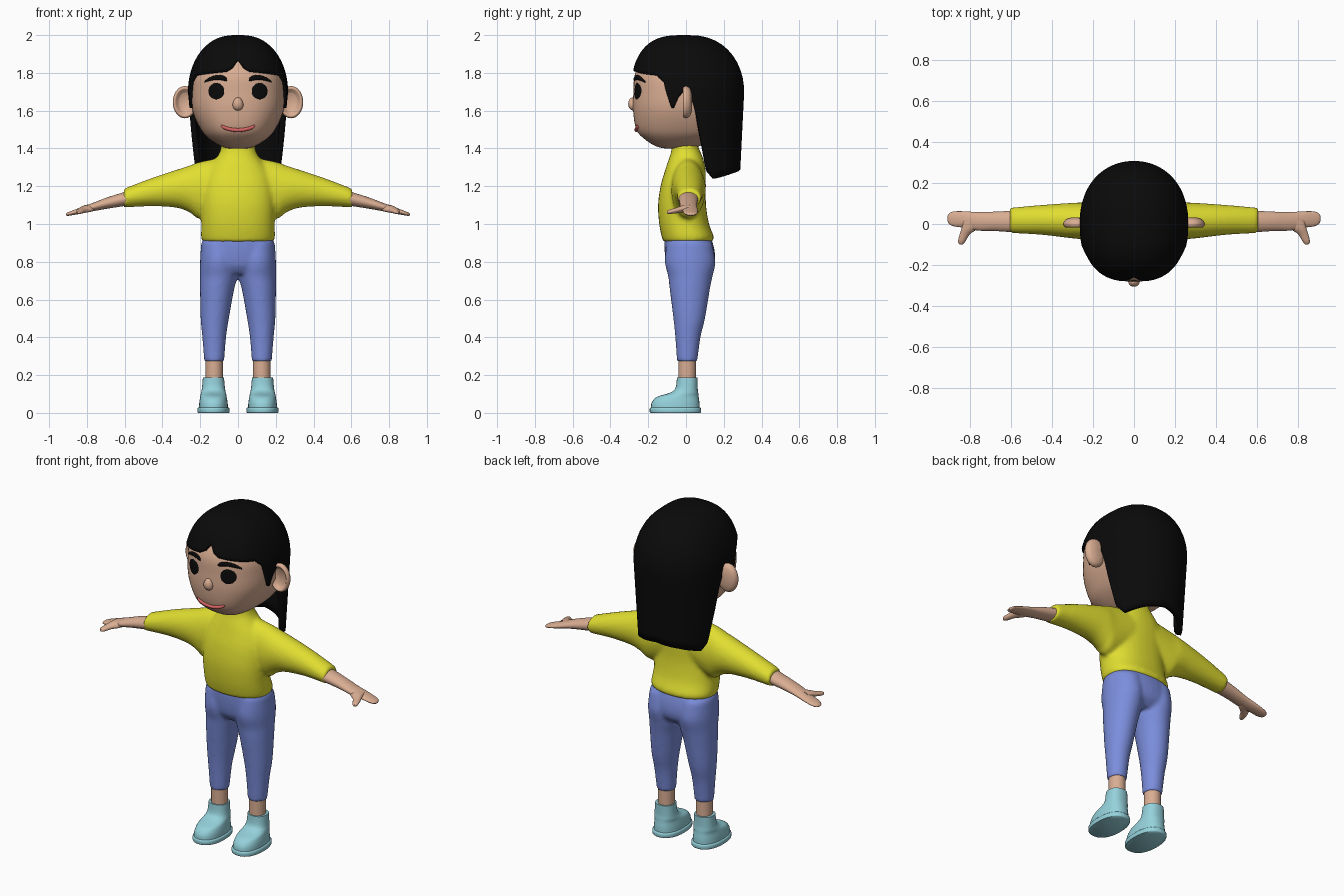
import bpy
import bmesh
from math import sin, cos, acos, pi, radians
from mathutils import Vector
from mathutils.bvhtree import BVHTree

if "Cube" in bpy.data.objects:
    bpy.data.objects.remove(bpy.data.objects["Cube"])


def material(name, rgb):
    m = bpy.data.materials.new(name)
    m.use_nodes = True
    m.diffuse_color = (*rgb, 1)
    bsdf = next(n for n in m.node_tree.nodes if n.type == 'BSDF_PRINCIPLED')
    bsdf.inputs["Base Color"].default_value = (*rgb, 1)
    bsdf.inputs["Roughness"].default_value = 0.7
    return m


SKIN = material("skin", (0.70, 0.42, 0.29))
YELLOW = material("shirt yellow", (0.75, 0.73, 0.03))
BLUE = material("trouser blue", (0.20, 0.27, 0.72))
TEAL = material("shoe teal", (0.30, 0.64, 0.71))
BLACK = material("hair black", (0.003, 0.003, 0.003))
PINK = material("lip pink", (0.68, 0.13, 0.13))


def finish(name, bm, mat, mirror=False, blend=0):
    """Turn a bmesh into a smooth object; blend fuses overlapping volumes."""
    bmesh.ops.recalc_face_normals(bm, faces=bm.faces)
    me = bpy.data.meshes.new(name)
    bm.to_mesh(me)
    bm.free()
    me.materials.append(mat)
    ob = bpy.data.objects.new(name, me)
    bpy.context.scene.collection.objects.link(ob)
    bpy.ops.object.select_all(action='DESELECT')
    ob.select_set(True)
    bpy.context.view_layer.objects.active = ob
    bpy.ops.object.shade_smooth_by_angle(angle=radians(50))
    if mirror:
        ob.modifiers.new("mirror", 'MIRROR').use_mirror_merge = False
    if blend:
        remesh = ob.modifiers.new("fuse", 'REMESH')
        remesh.mode = 'VOXEL'
        remesh.voxel_size = 0.011
        remesh.use_smooth_shade = True
        smooth = ob.modifiers.new("soften", 'SMOOTH')
        smooth.factor = 0.5
        smooth.iterations = blend
    return ob


def spline(rings, steps=4):
    """Catmull-Rom resampling of a list of rings."""
    out = []
    for i in range(len(rings) - 1):
        p = [rings[max(0, min(len(rings) - 1, i + k))] for k in (-1, 0, 1, 2)]
        for s in range(steps):
            t = s / steps
            out.append([b + 0.5 * t * (c - a + t * (2 * a - 5 * b + 4 * c - d
                        + t * (3 * (b - c) + d - a))) for a, b, c, d in zip(*p)])
    return out + [list(rings[-1])]


def power(v, e):
    return abs(v) ** e * (1 if v >= 0 else -1)


def loft(bm, rings, axis='z', shape=2.0, side=1, sides=32):
    """Rings are (distance on axis, centre a, centre b, radius a, radius b)."""
    loops = []
    for t, a, b, ra, rb in spline(rings):
        loop = []
        for k in range(sides):
            w = 2 * pi * k / sides
            u = a + ra * power(cos(w), 2 / shape)
            v = b + rb * power(sin(w), 2 / shape)
            x, y, z = {'z': (u, v, t), 'x': (t, u, v), 'y': (u, t, v)}[axis]
            loop.append(bm.verts.new((side * x, y, z)))
        loops.append(loop)
    for lo, hi in zip(loops, loops[1:]):
        for k in range(sides):
            j = (k + 1) % sides
            bm.faces.new((lo[k], lo[j], hi[j], hi[k]))
    bm.faces.new(loops[0])
    bm.faces.new(loops[-1])


def lofted(name, rings, mat, mirror=False, **kw):
    bm = bmesh.new()
    loft(bm, rings, **kw)
    return finish(name, bm, mat, mirror)


def lookup(t, table):
    for (a, va), (b, vb) in zip(table, table[1:]):
        if t <= b:
            return va + (vb - va) * (t - a) / (b - a)
    return table[-1][1]


# Head, kept as a search tree so the features can sit on the face
bm = bmesh.new()
loft(bm, [(1.40, 0, -.04, .05, .07), (1.412, 0, -.045, .09, .115),
          (1.45, 0, -.03, .152, .19), (1.5, 0, -.01, .197, .253),
          (1.6, 0, 0, .242, .28), (1.7, 0, 0, .25, .278), (1.8, 0, 0, .238, .268),
          (1.9, 0, 0, .175, .2), (1.96, 0, 0, .07, .08)], shape=2.4, sides=64)
face = BVHTree.FromBMesh(bm)
finish("head", bm, SKIN)


def face_y(x, z):
    return face.ray_cast(Vector((x, -1, z)), Vector((0, 1, 0)))[0].y


# Eyes, curved onto the face
bm = bmesh.new()
bmesh.ops.create_uvsphere(bm, u_segments=32, v_segments=16, radius=1)
for v in bm.verts:
    x, z = .115 + .042 * v.co.x, 1.703 + .043 * v.co.z
    v.co = (x, face_y(x, z) + .0045 * v.co.y, z)
finish("eyes", bm, BLACK, mirror=True)

# Eyebrows and mouth, tapered strokes that follow the face
brow = [(.058, 1.764, .006), (.075, 1.771, .013), (.11, 1.776, .013),
        (.15, 1.767, .010), (.178, 1.752, .003)]
lofted("eyebrows", [(x, face_y(x, z), z, .007, r) for x, z, r in brow],
       BLACK, mirror=True, axis='x', sides=16)
lip = [(.09, 1.521, .004), (.08, 1.514, .009), (.045, 1.502, .010)]
mouth = [(-x, z, r) for x, z, r in lip] + [(0, 1.497, .010)] + lip[::-1]
lofted("mouth", [(x, face_y(x, z) - .002, z, r, r) for x, z, r in mouth],
       PINK, axis='x', sides=16)

# Nose
bm = bmesh.new()
bmesh.ops.create_uvsphere(bm, u_segments=24, v_segments=14, radius=1)
for v in bm.verts:
    v.co = (v.co.x * (.028 - .005 * v.co.z), -.28 + .026 * v.co.y, 1.636 + .035 * v.co.z)
finish("nose", bm, SKIN)

# Ears: shallow cups open to the front
lofted("ears", [(.032, .275, 1.645, .03, .04), (.022, .279, 1.645, .054, .072),
                (.003, .281, 1.645, .064, .085), (-.012, .281, 1.645, .060, .081),
                (-.016, .281, 1.645, .052, .072), (-.008, .280, 1.645, .044, .062),
                (.002, .279, 1.645, .034, .05)], SKIN, mirror=True, axis='y')

# Hair: a shell swept round the head, cut off along a hairline by angle
hairline = [(0, 1.875), (4, 1.83), (10, 1.81), (35, 1.80), (60, 1.79), (70, 1.75),
            (75, 1.66), (79, 1.60), (84, 1.67), (89, 1.71), (92, 1.68), (97, 1.6),
            (102, 1.47), (111, 1.28), (120, 1.24), (150, 1.27), (180, 1.29)]
bm = bmesh.new()
columns, rows, mid, rise = 180, 20, 1.70, 0.30
grid = []
for c in range(columns):
    deg = 360 * c / columns
    w = radians(deg)
    low = lookup(min(deg, 360 - deg), hairline)
    arc = rise * (acos((low - mid) / rise) if low > mid else pi / 2)
    length = arc + max(0, mid - low)
    front = max(0, cos(w))
    e = 0.8 if cos(w) > 0 else 0.95
    column = []
    for r in range(rows + 1):
        s = length * r / rows
        a = min(s, arc) / rise
        drop = max(0, s - arc)
        k = max(0, sin(a)) ** (.85 - .25 * front)
        rx = (.265 - .06 * drop) * k
        ry = (.305 if front else .298 - .05 * drop) * k
        column.append(bm.verts.new((rx * power(sin(w), e), .01 - ry * power(cos(w), e),
                                    mid + rise * cos(a) - drop)))
    grid.append(column)
for c in range(columns):
    p, q = grid[c], grid[(c + 1) % columns]
    for r in range(rows):
        bm.faces.new((p[r], p[r + 1], q[r + 1], q[r]))
bmesh.ops.remove_doubles(bm, verts=bm.verts, dist=1e-5)
hair = finish("hair", bm, BLACK)
shell = hair.modifiers.new("thickness", 'SOLIDIFY')
shell.thickness = 0.03
shell.offset = -1

# Shirt: torso with collar, fused with both sleeves
bm = bmesh.new()
loft(bm, [(.905, 0, .008, .186, .128), (.93, 0, .010, .196, .138),
          (1.0, 0, -.01, .194, .132), (1.1, 0, -.021, .195, .127),
          (1.2, 0, -.015, .19, .12), (1.28, 0, -.004, .165, .108),
          (1.33, 0, 0, .13, .096), (1.37, 0, 0, .102, .082),
          (1.41, 0, -.005, .09, .07), (1.455, 0, -.005, .09, .07)], shape=2.3)
for side in (1, -1):
    loft(bm, [(.05, .01, 1.22, .09, .14), (.2, .012, 1.18, .09, .15),
              (.25, .015, 1.185, .09, .127), (.32, .017, 1.187, .085, .102),
              (.45, .02, 1.17, .073, .076), (.605, .018, 1.137, .062, .05)],
         axis='x', side=side)
finish("shirt", bm, YELLOW, blend=6)

# Trousers: hips fused with both legs
bm = bmesh.new()
loft(bm, [(.925, 0, .01, .185, .125), (.85, 0, .02, .194, .133),
          (.78, 0, .024, .18, .125), (.735, 0, .02, .1, .09)], shape=2.3)
for side in (1, -1):
    loft(bm, [(.9, .1, .018, .095, .12), (.8, .1, .022, .101, .134),
              (.72, .102, .023, .099, .117), (.65, .111, .02, .09, .106),
              (.5, .123, .017, .075, .084), (.4, .126, .01, .063, .067),
              (.272, .126, .006, .053, .054)], side=side)
finish("trousers", bm, BLUE, blend=5)

# Bare ankles
lofted("ankles", [(.16, .126, .006, .046, .047), (.24, .126, .006, .046, .047),
                  (.32, .126, .006, .046, .047)], SKIN, mirror=True)

# Forearms with flat hands, and thumbs pointing forward
lofted("forearms", [(.57, .012, 1.139, .054, .039), (.68, .013, 1.114, .047, .031),
                    (.76, .013, 1.092, .045, .023), (.83, .022, 1.072, .040, .017),
                    (.88, .025, 1.058, .036, .012), (.902, .026, 1.052, .025, .009),
                    (.910, .026, 1.050, .010, .004)], SKIN, mirror=True, axis='x')
lofted("thumbs", [(.02, .785, 1.085, .045, .018), (-.02, .80, 1.080, .040, .018),
                  (-.05, .825, 1.072, .025, .015), (-.085, .84, 1.065, .018, .012),
                  (-.10, .843, 1.062, .008, .006)], SKIN, mirror=True, axis='y', sides=20)

# Shoes and soles
lofted("shoes", [(.187, .13, .007, .056, .055), (.13, .13, .003, .061, .059),
                 (.105, .13, -.012, .066, .077), (.085, .13, -.043, .070, .110),
                 (.055, .13, -.055, .075, .126), (.02, .13, -.057, .077, .129)],
       TEAL, mirror=True, shape=2.3)
lofted("soles", [(0, .13, -.056, .082, .132), (.006, .13, -.056, .085, .136),
                 (.022, .13, -.056, .085, .136), (.029, .13, -.056, .080, .131)],
       TEAL, mirror=True, shape=2.3)
